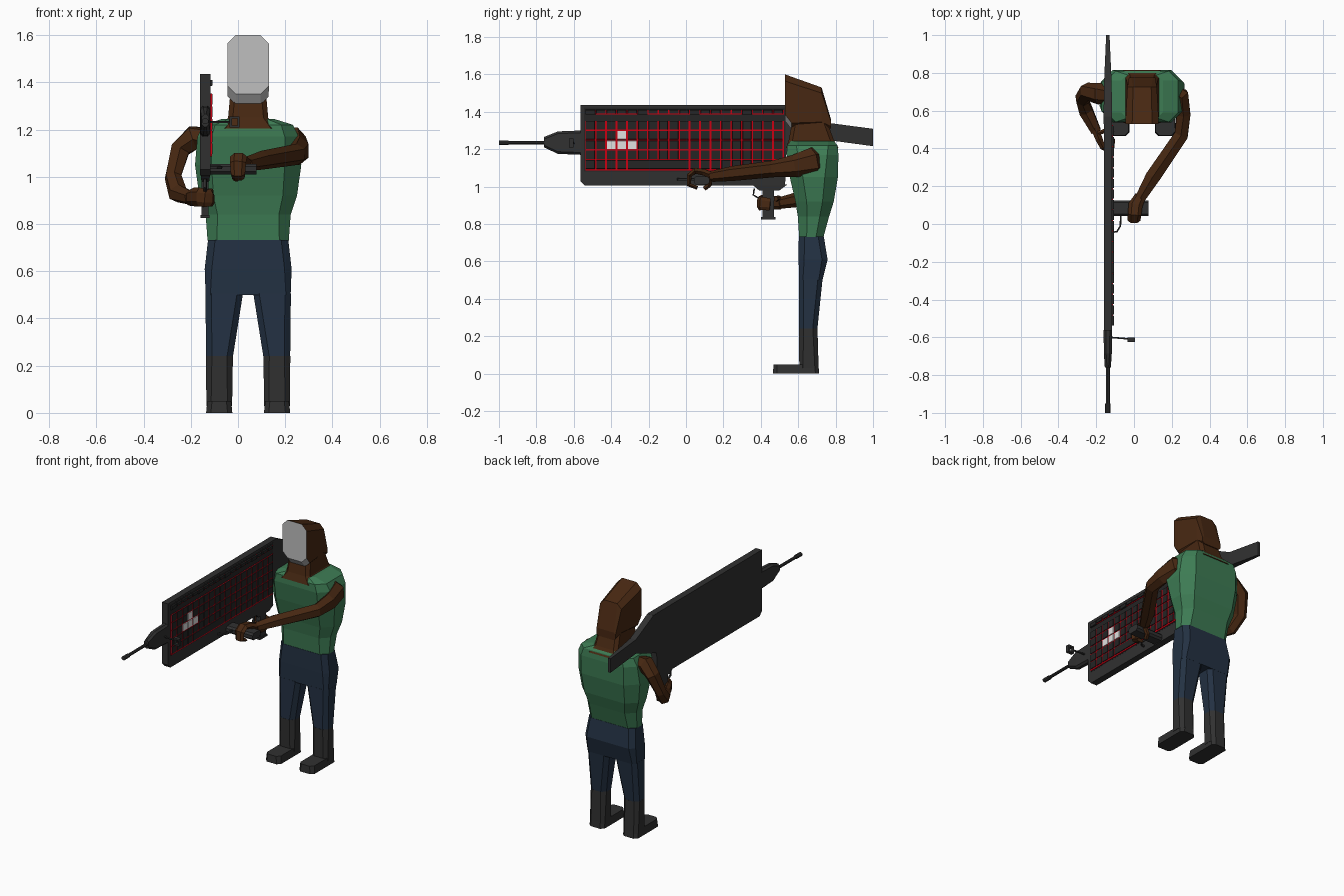
import bpy, bmesh, math
from mathutils import Vector

CX = 0.043    # centre line of the body
GX = -0.1385  # centre line of the gun


def material(name, r, g, b):
    m = bpy.data.materials.new(name)
    m.diffuse_color = (r, g, b, 1)
    return m


SKIN = material("brown", 0.064, 0.021, 0.006)
SHIRT = material("green", 0.047, 0.2, 0.088)
PANTS = material("navy", 0.017, 0.031, 0.056)
DARK = material("charcoal", 0.03, 0.03, 0.03)
BLACK = material("key_black", 0.018, 0.018, 0.018)
MASK = material("light_grey", 0.52, 0.52, 0.52)
WHITE = material("white", 0.75, 0.75, 0.75)
RED = material("red", 0.6, 0.0, 0.006)


def ring(axis, t, a0, a1, b0, b1, c=0.0):
    """Rectangle with corners cut by c, across the given axis at t."""
    if c:
        p = [(a0 + c, b0), (a1 - c, b0), (a1, b0 + c), (a1, b1 - c),
             (a1 - c, b1), (a0 + c, b1), (a0, b1 - c), (a0, b0 + c)]
    else:
        p = [(a0, b0), (a1, b0), (a1, b1), (a0, b1)]
    return [{'x': (t, a, b), 'y': (a, t, b), 'z': (a, b, t)}[axis] for a, b in p]


def skin(name, lofts, mat):
    """Closed skins over one or more lists of rings, in one object."""
    bm = bmesh.new()
    for rings in lofts:
        vs = [[bm.verts.new(p) for p in r] for r in rings]
        n = len(vs[0])
        for r, q in zip(vs, vs[1:]):
            for i in range(n):
                bm.faces.new((r[i], r[(i + 1) % n], q[(i + 1) % n], q[i]))
        bm.faces.new(vs[0])
        bm.faces.new(vs[-1])
    bmesh.ops.recalc_face_normals(bm, faces=bm.faces)
    me = bpy.data.meshes.new(name)
    bm.to_mesh(me)
    bm.free()
    me.materials.append(mat)
    ob = bpy.data.objects.new(name, me)
    bpy.context.collection.objects.link(ob)
    return ob


def box(x0, x1, y0, y1, z0, z1):
    return [ring('z', z, x0, x1, y0, y1) for z in (z0, z1)]


def tube(path, radii, ref=(0, 0, 1), n=6):
    """Rings along a path; radii are (across ref, along ref)."""
    pts, ref, out = [Vector(p) for p in path], Vector(ref), []
    for i, p in enumerate(pts):
        t = (pts[min(i + 1, len(pts) - 1)] - pts[max(i - 1, 0)]).normalized()
        a = t.cross(ref).normalized()
        b = a.cross(t)
        ra, rb = radii[i] if isinstance(radii, list) else radii
        out.append([p + a * ra * math.cos(k * math.tau / n + 0.52)
                    + b * rb * math.sin(k * math.tau / n + 0.52) for k in range(n)])
    return out


# ---- body ----
torso = [(0.73, .172, .605, .735, .04), (0.84, .18, .598, .765, .05), (0.92, .207, .585, .79, .06),
         (1.05, .225, .555, .812, .07), (1.17, .215, .538, .815, .06), (1.22, .19, .54, .81, .05),
         (1.245, .11, .56, .79, .03)]
skin("shirt", [[ring('z', z, CX - h, CX + h, y0, y1, c) for z, h, y0, y1, c in torso]], SHIRT)

neck = [(1.205, .116, .534, .816, .02), (1.25, .085, .55, .79, .02), (1.36, .075, .57, .75, .02)]
skin("neck", [[ring('z', z, CX - h, CX + h, y0, y1, c) for z, h, y0, y1, c in neck]], SKIN)

# head with a flat grey mask on the faces that look forward
head = [(.53, .0875, 1.35, 1.6, .035), (.565, .087, 1.305, 1.587, .035),
        (.725, .078, 1.315, 1.53, .03), (.775, .07, 1.31, 1.36, .012)]
head_ob = skin("head", [[ring('y', y, CX - h, CX + h, z0, z1, c) for y, h, z0, z1, c in head]], SKIN)
head_ob.data.materials.append(MASK)
for f in head_ob.data.polygons:
    if f.normal.y < -0.3:
        f.material_index = 1

# hips and mirrored legs
hips = [(0.5, .18, .605, .73, .02), (0.61, .184, .602, .757, .03), (0.732, .17, .603, .737, .03)]
skin("hips", [[ring('z', z, CX - h, CX + h, y0, y1, c) for z, h, y0, y1, c in hips]], PANTS)
for s, side in ((1, "left"), (-1, "right")):
    def leg_ring(z, i, o, y0, y1, c):
        return ring('z', z, *sorted((CX + s * i, CX + s * o)), y0, y1, c)
    skin(side + "_trouser_leg", [[leg_ring(0.235, .065, .178, .604, .702, .025),
                                  leg_ring(0.505, .022, .181, .604, .73, .025)]], PANTS)
    skin(side + "_boot", [
        [leg_ring(0.03, .068, .177, .606, .709, .02), leg_ring(0.24, .0645, .1785, .603, .703, .025)],
        [leg_ring(0, .067, .178, .465, .712, .02), leg_ring(0.05, .072, .173, .468, .708, .02)]], DARK)

# ---- arms and hands ----
skin("left_arm", [tube(
    [(.19, .70, 1.14), (.245, .68, 1.135), (.262, .58, 1.11), (.25, .47, 1.095), (.10, .25, 1.07), (.035, .14, 1.055)],
    [(.05, .07), (.05, .075), (.042, .06), (.042, .045), (.045, .04), (.032, .03)])], SKIN)
skin("left_hand", [
    tube([(.035, .15, 1.055), (.008, .10, 1.075), (.003, .05, 1.085), (0, .018, 1.06), (0, .015, 1.01), (.002, .06, .993)],
         [(.02, .03), (.02, .038), (.018, .036), (.016, .034), (.014, .03), (.011, .026)], (1, 0, 0)),
    tube([(.025, .13, 1.045), (0, .125, 1.01), (-.01, .10, .99)], (.014, .016), (1, 0, 0))], SKIN)

skin("right_arm", [tube(
    [(-.12, .69, 1.16), (-.19, .69, 1.165), (-.245, .70, 1.115), (-.275, .66, 1.0), (-.255, .60, .93), (-.2, .49, .91)],
    [(.05, .05), (.058, .055), (.05, .045), (.042, .036), (.042, .042), (.03, .03)], (1, .5, -.5))], SKIN)
skin("right_hand", [
    tube([(-.21, .51, .91), (-.185, .45, .915), (-.165, .405, .915), (-.14, .39, .91), (-.115, .40, .91), (-.108, .45, .905)],
         [(.022, .032), (.022, .04), (.016, .04), (.012, .038), (.012, .036), (.01, .032)]),
    tube([(-.19, .48, .93), (-.15, .495, .94), (-.108, .48, .935)], (.013, .014))], SKIN)

# ---- gun body: slab, nose, barrel and stock ----
profile = [(-.565, 1.435), (.57, 1.435), (.535, 1.18), (.53, 1.005), (-.54, 1.005), (-.565, 1.03)]
skin("gun_slab", [[[(x, y, z) for y, z in profile] for x in (-.16, -.116)]], DARK)
nose = [(-.56, .0225, 1.17, 1.30), (-.685, .021, 1.175, 1.295), (-.76, .016, 1.21, 1.265)]
skin("gun_nose", [[ring('y', y, GX - h, GX + h, z0, z1, .012) for y, h, z0, z1 in nose]], DARK)
skin("barrel", [tube([(GX, -.75, 1.235), (GX, -.96, 1.235)], (.011, .009), n=8),
                tube([(GX, -.95, 1.235), (GX, -1, 1.235)], (.015, .013), n=8)], DARK)
stock = [(.53, .0225, 1.17, 1.434), (.57, .0225, 1.185, 1.434), (.75, .02, 1.25, 1.342), (1, .009, 1.216, 1.309)]
skin("stock", [[ring('y', y, GX - h, GX + h, z0, z1) for y, h, z0, z1 in stock]], DARK)

# rear grip with trigger guard
skin("rear_grip", [box(-.154, -.124, .41, .47, .835, 1.01),
                   box(-.158, -.12, .402, .478, .825, .838),
                   [ring('z', .98, -.155, -.122, .39, .50), ring('z', 1.01, -.158, -.118, .355, .54)]], DARK)
skin("rear_trigger_guard", [tube([(GX, .365, .99), (GX, .36, .955), (GX, .385, .94), (GX, .42, .945)],
                                 (.005, .008), (1, 0, 0), 4)], DARK)

# sideways fore grip with its curved guard
skin("fore_grip", [[ring('x', x, .042, .125, 1.01, 1.055, .012) for x in (-.12, .078)]], DARK)
skin("fore_guard", [tube([(-.118, -.045, 1.04), (-.09, -.04, 1.04), (-.072, -.01, 1.04), (-.07, .05, 1.04)],
                         (.005, .008), n=4)], DARK)

# side sight: rod and open square frame
skin("side_sight", [tube([(-.125, -.6, 1.232), (-.03, -.608, 1.232)], (.005, .006), n=4),
                    box(-.035, .006, -.625, -.602, 1.208, 1.218), box(-.035, .006, -.625, -.602, 1.246, 1.256),
                    box(-.035, -.026, -.625, -.602, 1.208, 1.256), box(-.003, .006, -.625, -.602, 1.208, 1.256)], DARK)

# ---- key panel ----
skin("key_bed", [box(-.118, -.1155, -.545, .532, 1.08, 1.422)], BLACK)
skin("key_glow", [box(-.117, -.111, -.538, .525, 1.086, 1.352),
                  box(-.117, -.1125, -.51, .525, 1.386, 1.409)], RED)

STEP_Y, STEP_Z = 0.0558, 0.0525
dark_keys, white_keys = [], []


def key(y0, y1, z0, z1, top=-.107):
    return [ring('x', -.116, y0, y1, z0, z1), ring('x', top, y0 + .002, y1 - .002, z0 + .002, z1 - .002)]


for row in range(5):
    z = 1.328 - row * STEP_Z
    for col in range(19):
        y = -.511 + col * STEP_Y
        if row == 4 and 4 <= col <= 9:      # room for the long bar
            continue
        white = (row == 1 and col == 3) or (row == 2 and col in (2, 3, 4))
        (white_keys if white else dark_keys).append(key(y - .0245, y + .0245, z - .024, z + .024))
dark_keys.append(key(-.511 + 3.56 * STEP_Y, -.511 + 9.44 * STEP_Y, 1.094, 1.142))
# short top row in groups
for col in range(19):
    if col % 5:
        y = -.511 + col * STEP_Y
        dark_keys.append(key(y - .0255, y + .0255, 1.389, 1.411))
    else:
        y = -.511 + col * STEP_Y
        dark_keys.append(key(y - .027, y + .027, 1.384, 1.411))
skin("dark_keys", dark_keys, BLACK)
skin("white_keys", white_keys, WHITE)
